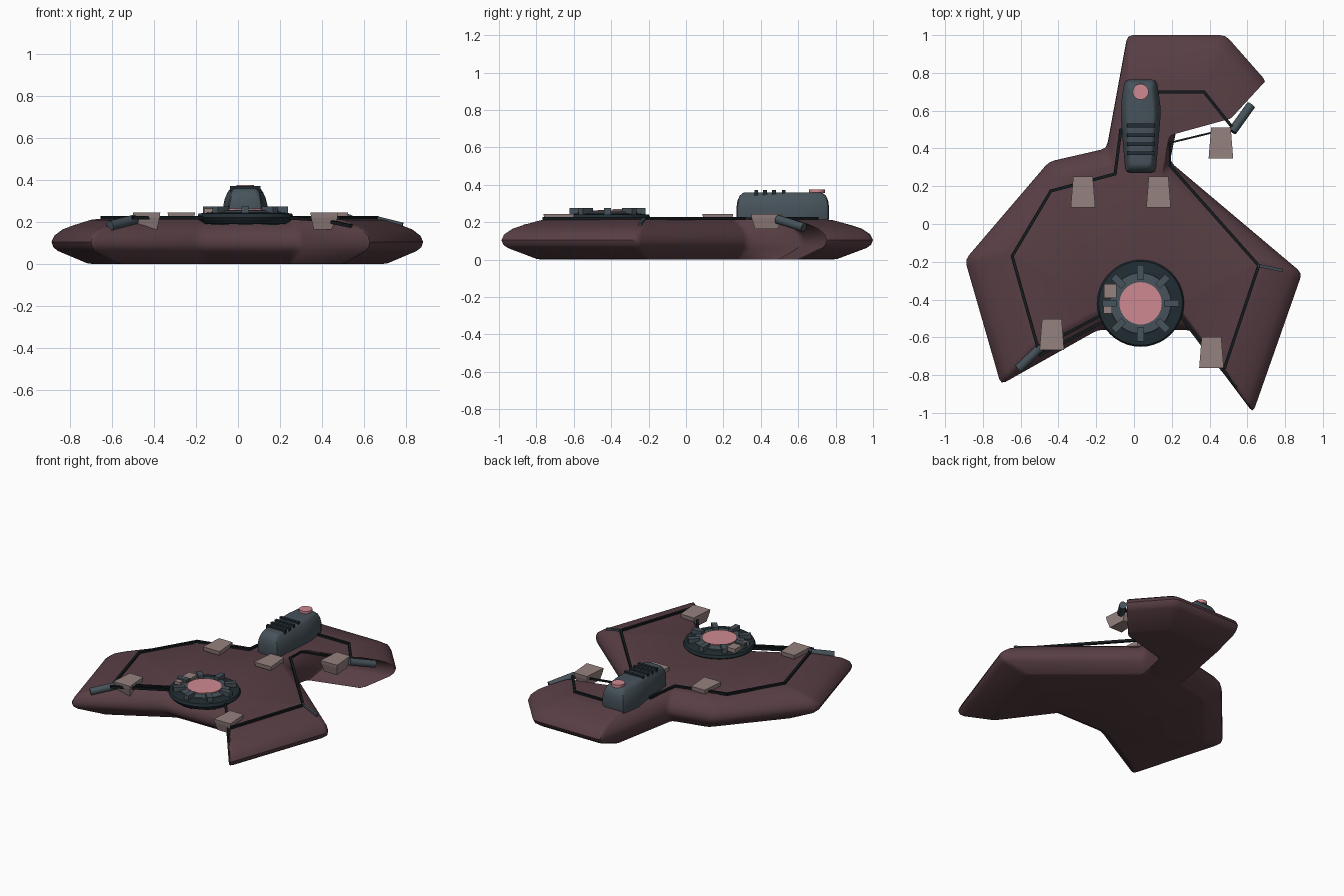
import bpy, bmesh, math
from mathutils import Vector, Matrix

if "Cube" in bpy.data.objects:
    bpy.data.objects.remove(bpy.data.objects["Cube"])


def material(name, rgb):
    m = bpy.data.materials.new(name)
    m.diffuse_color = (*rgb, 1)
    m.use_nodes = True
    m.node_tree.nodes["Principled BSDF"].inputs["Base Color"].default_value = m.diffuse_color
    return m


MAROON = material("maroon hull", (0.098, 0.049, 0.058))
SLATE = material("slate metal", (0.062, 0.085, 0.103))
DARK = material("dark teal", (0.015, 0.026, 0.033))
BLACK = material("black line", (0.007, 0.010, 0.012))
PINK = material("pink glow", (0.62, 0.255, 0.285))
BEIGE = material("warm beige", (0.30, 0.225, 0.215))


def finish(bm, name, mat, smooth=None):
    bmesh.ops.recalc_face_normals(bm, faces=bm.faces)
    me = bpy.data.meshes.new(name)
    bm.to_mesh(me)
    bm.free()
    me.materials.append(mat)
    ob = bpy.data.objects.new(name, me)
    bpy.context.collection.objects.link(ob)
    if smooth:
        bpy.ops.object.select_all(action='DESELECT')
        ob.select_set(True)
        bpy.context.view_layer.objects.active = ob
        bpy.ops.object.shade_smooth_by_angle(angle=math.radians(smooth))
    return ob


def loft(rings, name, mat, smooth=None):
    """Skin a list of equal-length closed rings and cap both ends."""
    bm = bmesh.new()
    vs = [[bm.verts.new(p) for p in r] for r in rings]
    n = len(vs[0])
    for a, b in zip(vs, vs[1:]):
        for i in range(n):
            j = (i + 1) % n
            bm.faces.new((a[i], a[j], b[j], b[i]))
    caps = [bm.faces.new(vs[0]), bm.faces.new(vs[-1])]
    bmesh.ops.triangulate(bm, faces=caps)
    return finish(bm, name, mat, smooth)


def round_corners(pts, r):
    """Replace each outline corner with a short three-point curve."""
    out = []
    pts = [Vector(p) for p in pts]
    for i, p in enumerate(pts):
        a = p + (pts[i - 1] - p).normalized() * r
        b = p + (pts[(i + 1) % len(pts)] - p).normalized() * r
        out += [a, a * 0.25 + p * 0.5 + b * 0.25, b]
    return out


def box(bm, size, matrix):
    bmesh.ops.create_cube(bm, size=1, matrix=matrix @ Matrix.Diagonal((*size, 1)))


def lathe(profile, name, mat, x, y, n=40):
    rings = [[(x + r * math.cos(2 * math.pi * i / n), y + r * math.sin(2 * math.pi * i / n), z)
              for i in range(n)] for r, z in profile]
    return loft(rings, name, mat, 35)


def cable(pts, name, mat=BLACK, w=0.016, h=0.016):
    """Square-section strip through the given points."""
    bm = bmesh.new()
    pts = [Vector(p) for p in pts]
    for a, b in zip(pts, pts[1:]):
        d = b - a
        rot = d.to_track_quat('X', 'Z').to_matrix().to_4x4()
        box(bm, (d.length + w * 0.6, w, h), Matrix.Translation((a + b) / 2) @ rot)
    return finish(bm, name, mat)


def tube(a, b, r, name, mat):
    a, b = Vector(a), Vector(b)
    d = b - a
    bm = bmesh.new()
    bmesh.ops.create_cone(bm, cap_ends=True, segments=16, radius1=r, radius2=r, depth=d.length,
                          matrix=Matrix.Translation((a + b) / 2) @ d.to_track_quat('Z', 'Y').to_matrix().to_4x4())
    return finish(bm, name, mat, 35)


# Hull: one irregular outline scaled at several heights
outline = [(-0.035, 1.0), (0.485, 1.0), (0.705, 0.75), (0.25, 0.625), (0.19, 0.33), (0.89, -0.26),
           (0.63, -1.0), (0.30, -0.56), (-0.19, -0.56), (-0.705, -0.85), (-0.895, -0.19),
           (-0.45, 0.33), (-0.145, 0.40)]
outline = round_corners(outline, 0.03)
levels = [(0.0, 0.78), (0.004, 0.81), (0.062, 0.965), (0.08, 0.99), (0.105, 1.0), (0.135, 0.985),
          (0.165, 0.94), (0.185, 0.88), (0.21, 0.79), (0.215, 0.75)]
loft([[(p.x * s, p.y * s, z) for p in outline] for z, s in levels], "hull", MAROON, 40)

# Panel lines and hoses on the deck
Z = 0.22
cable([(-0.07, 0.5, Z), (-0.10, 0.265, Z), (-0.44, 0.175, Z), (-0.645, -0.17, Z), (-0.51, -0.65, Z)], "left_deck_line")
cable([(0.19, 0.31, Z), (0.66, -0.22, Z), (0.48, -0.76, Z)], "right_deck_line")
cable([(0.66, -0.22, Z), (0.78, -0.245, 0.19)], "right_deck_spur", SLATE)
cable([(0.12, 0.70, Z), (0.37, 0.70, Z), (0.53, 0.50, Z)], "tail_deck_line")
cable([(0.19, 0.31, Z), (0.19, 0.43, Z), (0.48, 0.50, Z)], "tail_hose", BLACK, 0.01, 0.012)
for k, dy in enumerate((0.0, -0.04)):
    cable([(-0.50, -0.655 + dy, Z), (-0.13, -0.46 + dy, Z)], f"left_front_hose_{k}")
cable([(0.24, -0.48, Z), (0.40, -0.69, 0.21), (0.54, -0.86, 0.18)], "right_front_hose")

# Tapered mounting blocks
for k, (x, y) in enumerate([(-0.27, 0.17), (0.13, 0.17), (-0.435, -0.585), (0.41, -0.68), (0.46, 0.43)]):
    rings = []
    for z, s in ((0.165, 0.76), (0.222, 0.96), (0.245, 1.0)):
        rings.append([(x + u * s, y + v * s, z) for u, v in
                      ((-0.065, -0.082), (0.065, -0.082), (0.052, 0.082), (-0.052, 0.082))])
    loft(rings, f"mounting_block_{k}", BEIGE)

# Gun barrels
tube((0.52, 0.49, 0.215), (0.62, 0.63, 0.172), 0.024, "tail_barrel", SLATE)
tube((-0.49, -0.65, 0.212), (-0.61, -0.765, 0.182), 0.024, "front_barrel", SLATE)

# Round deck turret with radial lugs
cx, cy = 0.035, -0.42
lathe([(0.20, 0.19), (0.222, 0.208), (0.23, 0.222), (0.222, 0.24), (0.16, 0.248)], "turret_base", DARK, cx, cy)
lathe([(0.165, 0.235), (0.16, 0.254), (0.115, 0.258)], "turret_ring", SLATE, cx, cy)
lathe([(0.112, 0.25), (0.112, 0.264)], "turret_glow", PINK, cx, cy)
bm = bmesh.new()
for i in range(8):
    rot = Matrix.Translation((cx, cy, 0)) @ Matrix.Rotation(i * math.pi / 4, 4, 'Z')
    box(bm, (0.075, 0.036, 0.04), rot @ Matrix.Translation((0.165, 0, 0.255)))
    box(bm, (0.05, 0.07, 0.03), rot @ Matrix.Translation((0.17, 0, 0.2)))
finish(bm, "turret_lugs", SLATE)
bm = bmesh.new()
box(bm, (0.065, 0.075, 0.03), Matrix.Translation((-0.125, -0.355, 0.255)))
box(bm, (0.045, 0.035, 0.03), Matrix.Translation((-0.14, -0.455, 0.25)))
finish(bm, "turret_blocks", BEIGE)

# Engine pod on the neck
pod = [(0.08, 0.27), (0.105, 0.56), (0.105, 0.63), (0.085, 0.765)]
right = [(0.035 + u, v) for u, v in pod]
left = [(0.035 - u, v) for u, v in reversed(pod)]
shape = round_corners(right + left, 0.025)
mid = Vector((0.035, 0.5175))
rings = []
for z, sx, sy in ((0.20, 0.97, 0.98), (0.225, 1, 1), (0.28, 1, 1), (0.315, 0.92, 0.98),
                  (0.342, 0.8, 0.93), (0.357, 0.7, 0.86), (0.36, 0.62, 0.82)):
    rings.append([(mid.x + (p.x - mid.x) * sx, mid.y + (p.y - mid.y) * sy, z) for p in shape])
loft(rings, "engine_pod", SLATE, 40)

# Cooling bars and glowing cap on the pod
bm = bmesh.new()
for y in (0.375, 0.422, 0.47, 0.522):
    box(bm, (0.145, 0.02, 0.03), Matrix.Translation((0.035, y, 0.356)))
finish(bm, "cooling_bars", DARK)
lathe([(0.042, 0.355), (0.042, 0.376)], "pod_glow", PINK, 0.035, 0.70, 24)
